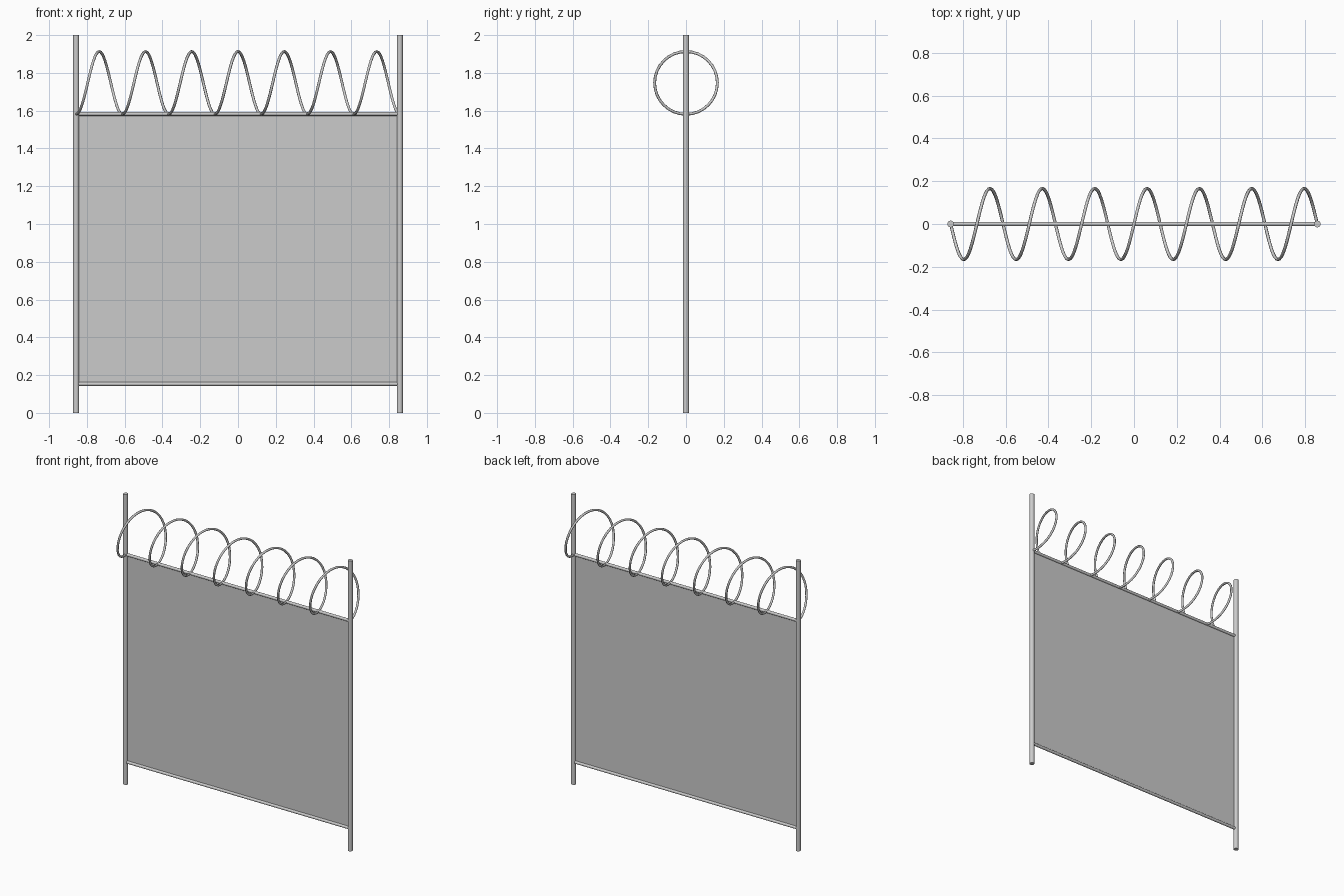
import bpy
from math import sin, cos, pi

if "Cube" in bpy.data.objects:
    bpy.data.objects.remove(bpy.data.objects["Cube"])

HALF = 0.857                 # post centre distance from the middle
RAIL_LOW, RAIL_TOP = 0.153, 1.583


def rod(name, radius, length, loc, rot=(0, 0, 0)):
    bpy.ops.mesh.primitive_cylinder_add(vertices=16, radius=radius, depth=length,
                                        location=loc, rotation=rot)
    ob = bpy.context.object
    ob.name = name
    bpy.ops.object.shade_smooth_by_angle()
    return ob


# upright posts
for side, label in ((-1, "left"), (1, "right")):
    rod(f"{label}_post", 0.016, 2.0, (side * HALF, 0, 1.0))

# horizontal rails, ending inside the posts
for label, z in (("bottom", RAIL_LOW), ("top", RAIL_TOP)):
    rod(f"{label}_rail", 0.01, 2 * HALF - 0.02, (0, 0, z), (0, pi / 2, 0))

# flat fence panel, a single sheet between posts and rails
bpy.ops.mesh.primitive_plane_add(size=1, rotation=(pi / 2, 0, 0),
                                 location=(0, 0, (RAIL_LOW + RAIL_TOP) / 2))
panel = bpy.context.object
panel.name = "fence_panel"
panel.scale = (2 * HALF - 0.02, RAIL_TOP - RAIL_LOW, 1)

# wire coil: seven turns resting on the top rail
TURNS, STEPS, RADIUS, CENTRE = 7, 32, 0.166, 1.747
curve = bpy.data.curves.new("wire_coil", 'CURVE')
curve.dimensions = '3D'
curve.bevel_depth = 0.0075
curve.bevel_resolution = 2
curve.use_fill_caps = True
spline = curve.splines.new('POLY')
count = TURNS * STEPS
spline.points.add(count)
for i, p in enumerate(spline.points):
    a = 2 * pi * i / STEPS
    p.co = (-HALF + 2 * HALF * i / count, -RADIUS * sin(a), CENTRE - RADIUS * cos(a), 1)
spline.use_smooth = True
coil = bpy.data.objects.new("wire_coil", curve)
bpy.context.collection.objects.link(coil)
